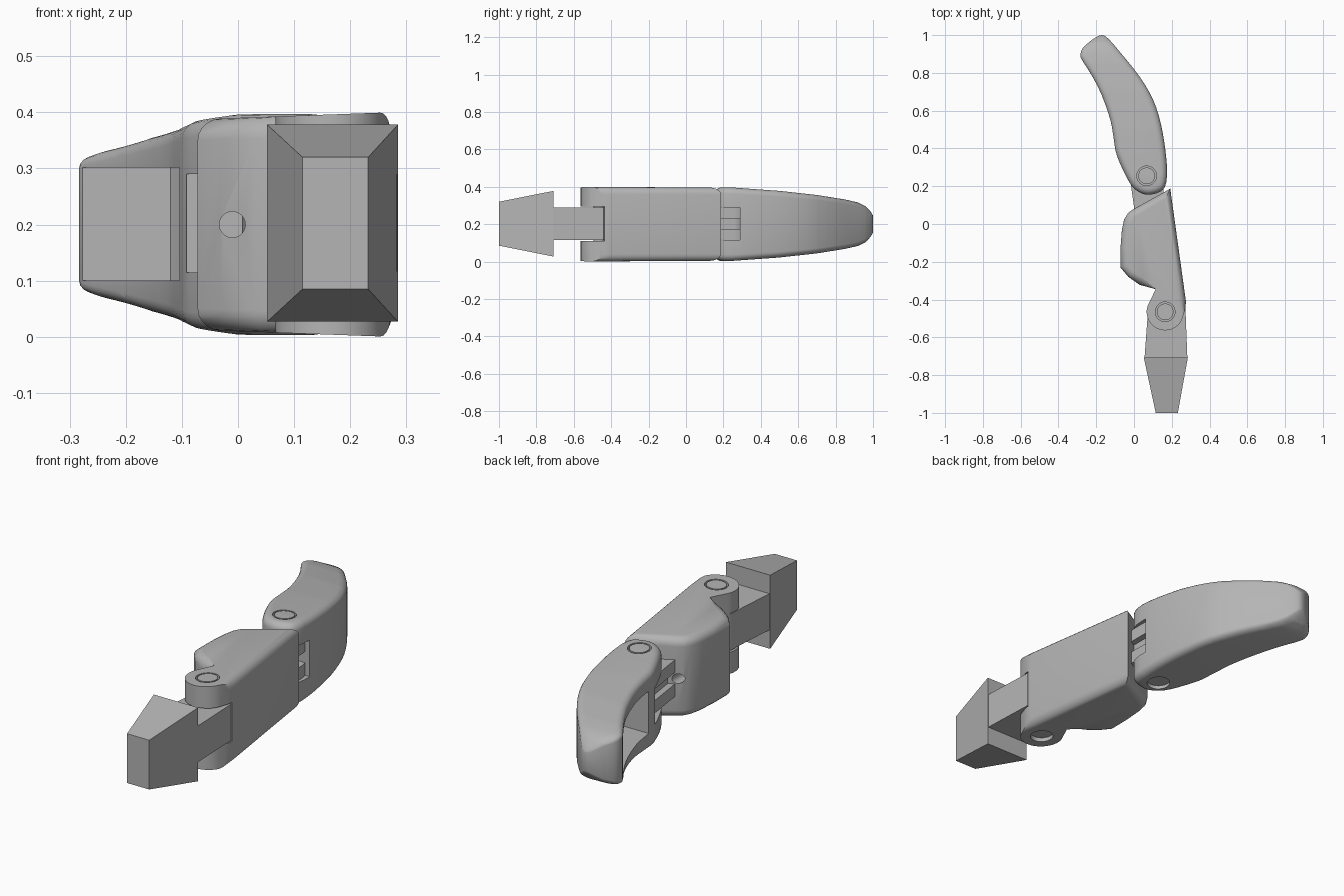
import bpy, bmesh, math
from mathutils import Vector

MID = 0.2                       # height of the symmetry plane
KNUCKLE = (0.165, -0.465)       # lower hinge
JOINT = (0.067, 0.255)          # upper hinge

old = bpy.data.objects.get("Cube")
if old:
    bpy.data.objects.remove(old, do_unlink=True)

grey = bpy.data.materials.new("plain_grey")
grey.use_nodes = True
grey.diffuse_color = (0.46, 0.46, 0.46, 1)
grey.node_tree.nodes["Principled BSDF"].inputs["Base Color"].default_value = grey.diffuse_color


def arc(centre, r, a0, a1, n=24):
    angles = [math.radians(a0 + (a1 - a0) * i / n) for i in range(n + 1)]
    return [(centre[0] + r * math.cos(a), centre[1] + r * math.sin(a)) for a in angles]


def spline(pts, steps=3):
    """Closed smooth outline through a few points."""
    out = []
    for i in range(len(pts)):
        a, b, c, d = (Vector(pts[(i + k) % len(pts)]) for k in (-1, 0, 1, 2))
        for s in range(steps):
            t = s / steps
            p = b + (c - a) * t / 2 + (2 * a - 5 * b + 4 * c - d) * t * t / 2 + (3 * b - a - 3 * c + d) * t ** 3 / 2
            out.append(p[:])
    return out


def finish(bm, name):
    bmesh.ops.recalc_face_normals(bm, faces=bm.faces)
    mesh = bpy.data.meshes.new(name)
    bm.to_mesh(mesh)
    bm.free()
    mesh.materials.append(grey)
    ob = bpy.data.objects.new(name, mesh)
    bpy.context.collection.objects.link(ob)
    return ob


def prism(name, outline, z0, z1, round_edge=0, keep=None, cuts=(), reshape=None):
    """Extruded outline, with optional rounded rims and reshaped height."""
    bm = bmesh.new()
    base = bm.faces.new([bm.verts.new((x, y, z0)) for x, y in outline])
    top = bmesh.ops.extrude_face_region(bm, geom=[base], use_keep_orig=True)["geom"]
    for v in top:
        if isinstance(v, bmesh.types.BMVert):
            v.co.z = z1
    bmesh.ops.recalc_face_normals(bm, faces=bm.faces)
    if round_edge:
        rims = [e for e in bm.edges if abs(e.verts[0].co.z - e.verts[1].co.z) < 1e-5
                and (keep is None or all(keep(v.co) for v in e.verts))]
        bmesh.ops.bevel(bm, geom=rims, offset=round_edge, segments=5, profile=0.5,
                        affect='EDGES', clamp_overlap=False)
    for y in cuts:
        bmesh.ops.bisect_plane(bm, geom=bm.verts[:] + bm.edges[:] + bm.faces[:],
                               plane_co=(0, y, 0), plane_no=(0, 1, 0))
    if reshape:
        for v in bm.verts:
            v.co.z = MID + (v.co.z - MID) * reshape(v.co)
    return finish(bm, name)


def rod(name, a, b, r):
    a, b = Vector(a), Vector(b)
    bm = bmesh.new()
    bmesh.ops.create_cone(bm, cap_ends=True, segments=40, radius1=r, radius2=r, depth=(b - a).length)
    turn = (b - a).to_track_quat('Z', 'Y')
    for v in bm.verts:
        v.co = turn @ v.co + (a + b) / 2
    return finish(bm, name)


def disc(name, centre, r, z0, z1):
    return rod(name, (*centre, z0), (*centre, z1), r)


def carve(ob, *cutters):
    bpy.context.view_layer.objects.active = ob
    for c in cutters:
        m = ob.modifiers.new("cut", 'BOOLEAN')
        m.operation, m.solver, m.object = 'DIFFERENCE', 'EXACT', c
        bpy.ops.object.modifier_apply(modifier=m.name)


def discard(*cutters):
    for c in cutters:
        bpy.data.objects.remove(c, do_unlink=True)


def pin_grooves(ob, centre, z_low, z_high):
    """Thin ring-shaped recess around each visible pin end."""
    for z0, z1 in ((-0.1, z_low), (z_high, 0.5)):
        well = disc("well", centre, 0.052, z0, z1)
        core = disc("core", centre, 0.044, z0 - 0.1, z1 + 0.1)
        carve(well, core)
        carve(ob, well)
        discard(well, core)


# Fingertip segment: curved outline, tapering in height to a rounded end
tip_outline = spline([
    (-0.283, 0.89), (-0.272, 0.93), (-0.215, 0.98), (-0.17, 1.0), (-0.135, 0.98),
    (-0.07, 0.905), (0.03, 0.78), (0.1, 0.66), (0.14, 0.54), (0.165, 0.4),
    (0.175, 0.28), (0.165, 0.2), (0.13, 0.167), (0.067, 0.155), (0.01, 0.18),
    (-0.03, 0.23), (-0.09, 0.36), (-0.107, 0.45), (-0.125, 0.55),
    (-0.17, 0.68), (-0.22, 0.78), (-0.27, 0.86)])
TAPER = [(0, 1), (0.25, 0.98), (0.5, 0.89), (0.7, 0.78), (0.85, 0.66), (0.92, 0.58),
         (0.96, 0.48), (0.985, 0.36), (1.01, 0.2)]


def taper(co):
    for (y0, h0), (y1, h1) in zip(TAPER, TAPER[1:]):
        if co.y <= y1:
            return h0 + (h1 - h0) * (co.y - y0) / (y1 - y0)
    return TAPER[-1][1]


tip = prism("fingertip", tip_outline, 0, 0.4, 0.035,
            cuts=[0.25 + 0.05 * i for i in range(14)] + [0.93, 0.96, 0.98], reshape=taper)
slot = prism("slot", [(-0.4, 0), (0.4, 0), (0.4, 0.29), (0.1, 0.29), (0.02, 0.365), (-0.4, 0.365)], 0.115, 0.29)
pad = prism("pad", [(-0.4, 0.43), (0.04, 0.43), (0.02, 0.6), (-0.05, 0.75), (-0.12, 0.872), (-0.4, 0.872)], 0.1, 0.302)
carve(tip, slot, pad)
discard(slot, pad)
pin_grooves(tip, JOINT, 0.02, 0.38)

# Middle segment with two hinge ears
mid_outline = [(0.192, 0.187), (0.0, 0.08), (-0.03, 0.06), (-0.052, 0.025), (-0.064, -0.03),
               (-0.071, -0.12), (-0.072, -0.23), (-0.03, -0.28), (0.03, -0.322), (0.115, -0.345)]
mid_outline += arc(KNUCKLE, 0.098, 160, 335) + [(0.272, -0.45), (0.275, -0.41)]
middle = prism("middle_segment", mid_outline, 0, 0.4, 0.04,
               keep=lambda co: co.y > -0.36 or co.x > 0.27,
               reshape=lambda co: 1 - 0.06 * (0.27 - co.x) / 0.33)
gap = prism("gap", [(-0.2, -0.7), (0.4, -0.7), (0.4, -0.435), (-0.2, -0.435)], 0.11, 0.295)
pocket = disc("pocket", KNUCKLE, 0.1, 0.11, 0.295)
channel = rod("channel", (-0.01, -0.5, MID), (-0.01, 0.3, MID), 0.023)
carve(middle, gap, pocket, channel)
discard(gap, pocket, channel)
pin_grooves(middle, KNUCKLE, 0.025, 0.375)

# Grooved lug that carries the fingertip
lugs = []
for name, z0, z1, r in (("lower_lug", 0.115, 0.175, 0.09), ("lug_core", 0.175, 0.23, 0.06),
                        ("upper_lug", 0.23, 0.29, 0.09)):
    shape = [(JOINT[0] - 0.85 * r, 0.04), (JOINT[0] + r, 0.04)] + arc(JOINT, r, 0, 180)
    shape[0] = (shape[-1][0] + 0.03, 0.04)
    lugs.append(prism(name, [(x, y) for x, y in shape], z0, z1))

# Hinge pins
pins = [disc("upper_pin", JOINT, 0.03, 0.05, 0.35), disc("lower_pin", KNUCKLE, 0.03, 0.05, 0.35)]

# Mounting wedge: block tapering towards the front
bm = bmesh.new()
bmesh.ops.create_cube(bm, size=1)
for v in bm.verts:
    back = v.co.y > 0
    v.co = Vector((0.1685 if back else 0.1735, -0.708 if back else -1.0, 0.2025)) + Vector((
        math.copysign(0.1165 if back else 0.0585, v.co.x), 0,
        math.copysign(0.1755 if back else 0.1175, v.co.z)))
wedge = finish(bm, "mounting_wedge")

# Tongue joining the wedge to the lower hinge
tongue = prism("wedge_tongue", [(0.055, -0.72), (0.283, -0.72), (0.272, -0.44)]
               + arc(KNUCKLE, 0.094, 30, 190), 0.116, 0.289)
bore = rod("bore", (0.36, -1.11, MID), (0.0, -0.63, MID), 0.045)
groove = rod("groove", (0.31, -0.72, 0.205), (0.22, -0.34, 0.205), 0.036)
carve(wedge, bore)
carve(tongue, bore, groove)
discard(bore, groove)

# Smooth shading with sharp creases kept
bpy.ops.object.select_all(action='DESELECT')
for ob in [tip, middle, wedge, tongue] + lugs + pins:
    ob.select_set(True)
bpy.context.view_layer.objects.active = tip
bpy.ops.object.shade_smooth_by_angle(angle=math.radians(32))
